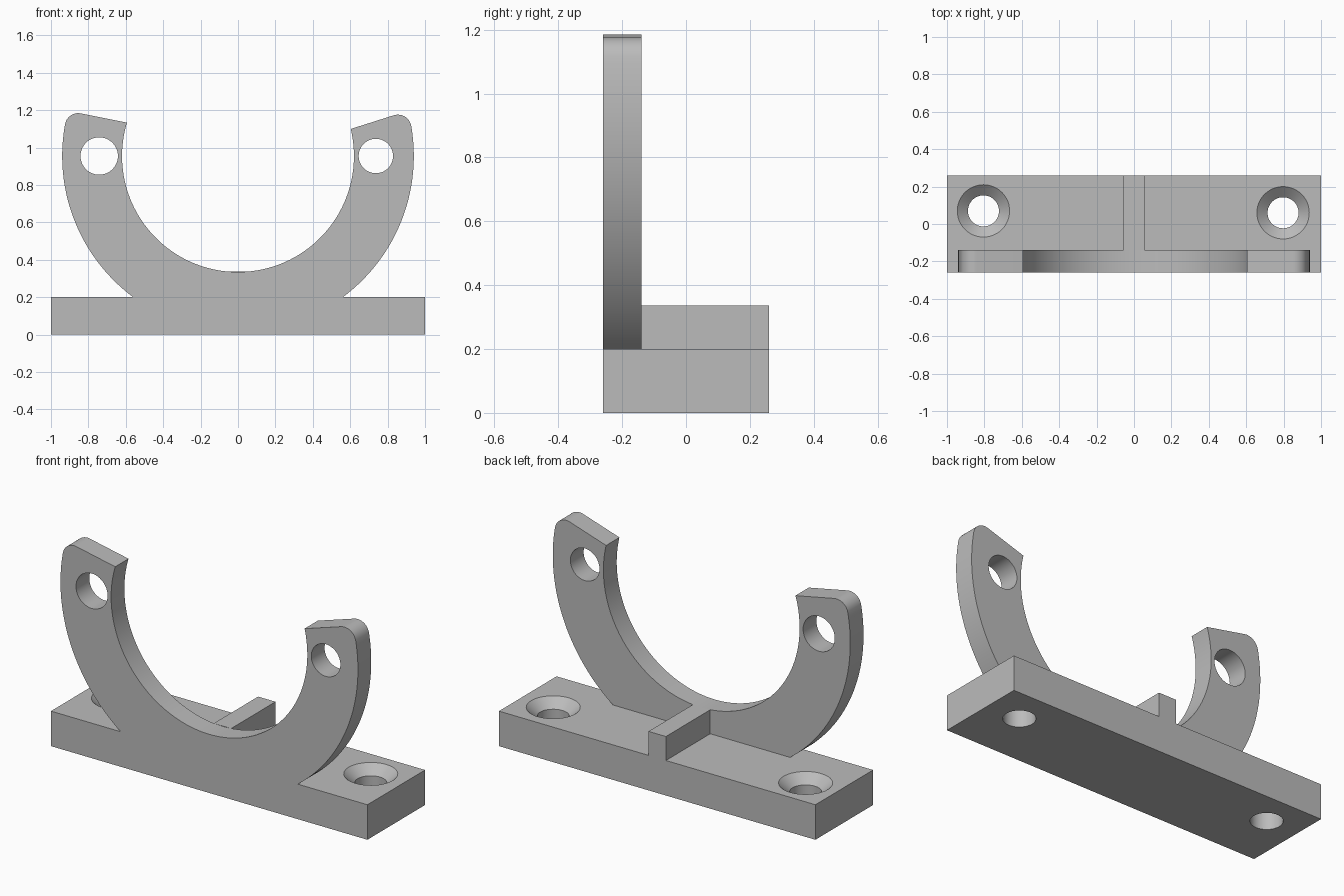
import bpy
import bmesh
from math import sin, cos, pi, radians
from mathutils import Vector

cube = bpy.data.objects.get("Cube")
if cube:
    bpy.data.objects.remove(cube, do_unlink=True)

FRONT, BACK, PLATE_BACK = -0.26, 0.26, -0.14
BASE_TOP, RIB_TOP = 0.2, 0.337
CENTRE_Z, INNER, OUTER = 0.955, 0.62, 0.94

grey = bpy.data.materials.new("plain grey")
grey.use_nodes = True
grey.diffuse_color = (0.5, 0.5, 0.5, 1)
grey.node_tree.nodes["Principled BSDF"].inputs["Base Color"].default_value = (0.5, 0.5, 0.5, 1)


def make_object(name, bm):
    bmesh.ops.recalc_face_normals(bm, faces=bm.faces)
    mesh = bpy.data.meshes.new(name)
    bm.to_mesh(mesh)
    bm.free()
    mesh.materials.append(grey)
    obj = bpy.data.objects.new(name, mesh)
    bpy.context.collection.objects.link(obj)
    return obj


def box(name, low, high):
    bm = bmesh.new()
    bmesh.ops.create_cube(bm, size=1)
    low, high = Vector(low), Vector(high)
    for v in bm.verts:
        v.co = (low + high) / 2 + v.co * (high - low)
    return make_object(name, bm)


def extrude_xz(name, points, y0, y1):
    bm = bmesh.new()
    face = bm.faces.new([bm.verts.new((x, y0, z)) for x, z in points])
    moved = bmesh.ops.extrude_face_region(bm, geom=[face])["geom"]
    bmesh.ops.translate(bm, vec=(0, y1 - y0, 0),
                        verts=[g for g in moved if isinstance(g, bmesh.types.BMVert)])
    return make_object(name, bm)


def lathe(name, profile, x, y, sides=48):
    """Closed turned solid from (radius, height) pairs."""
    bm = bmesh.new()
    rings = [[bm.verts.new((x + r * cos(2 * pi * i / sides), y + r * sin(2 * pi * i / sides), z))
              for i in range(sides)] for r, z in profile]
    for a, b in zip(rings, rings[1:]):
        for i in range(sides):
            j = (i + 1) % sides
            bm.faces.new((a[i], a[j], b[j], b[i]))
    bm.faces.new(rings[0])
    bm.faces.new(rings[-1])
    return make_object(name, bm)


def circle_point(radius, degrees):
    a = radians(degrees)
    return Vector((radius * cos(a), CENTRE_Z + radius * sin(a)))


def combine(target, tool, operation):
    mod = target.modifiers.new(operation.lower(), "BOOLEAN")
    mod.operation, mod.solver, mod.object = operation, "EXACT", tool
    bpy.context.view_layer.objects.active = target
    bpy.ops.object.modifier_apply(modifier=mod.name)
    bpy.data.objects.remove(tool, do_unlink=True)


def arm_outline(side, inner_angle, round_size):
    """Outer edge from the foot up to the rounded tip, ending at the inner corner."""
    foot, tip = -53.4, 14.9
    corner, inner = circle_point(OUTER, tip), circle_point(INNER, inner_angle)
    top = tip - round_size / OUTER * 180 / pi
    pts = [Vector((circle_point(OUTER, foot).x, BASE_TOP - 0.05))]
    pts += [circle_point(OUTER, foot + (top - foot) * i / 40) for i in range(41)]
    start, end = pts[-1], corner + (inner - corner).normalized() * round_size
    c1, c2 = start.lerp(corner, 0.55), end.lerp(corner, 0.55)
    for i in range(1, 11):
        t = i / 10
        s = 1 - t
        pts.append(start * s**3 + c1 * (3 * s * s * t) + c2 * (3 * s * t * t) + end * t**3)
    pts.append(inner)
    return [(side * p.x, p.y) for p in pts]


# Curved plate, with tips cut at slightly different angles
right_angle, left_angle = 16.7, 13.5
first, last = -left_angle, 180 + right_angle
bore = []
for i in range(1, 96):
    p = circle_point(INNER, -first + (-last - -first) * i / 96)
    bore.append((p.x, p.y))
outline = arm_outline(1, left_angle, 0.08) + bore + arm_outline(-1, right_angle, 0.07)[::-1]
plate = extrude_xz("cradle_plate", outline, FRONT, PLATE_BACK)

# Base block and central stiffening rib
bracket = box("bracket", (-1, FRONT, 0), (1, BACK, BASE_TOP))
rib = box("rib", (-0.055, PLATE_BACK, BASE_TOP - 0.1), (0.055, BACK, RIB_TOP))
combine(bracket, plate, "UNION")
combine(bracket, rib, "UNION")

# Round holes through the two arms
for x, radius in ((-0.742, 0.1), (0.737, 0.092)):
    cutter = lathe("arm_hole_cutter", [(radius, -0.2), (radius, 0.2)], 0, 0)
    for v in cutter.data.vertices:
        v.co = (v.co.x + x, v.co.z - 0.2, CENTRE_Z - v.co.y)
    combine(bracket, cutter, "DIFFERENCE")

# Countersunk screw holes through the base
for x, y in ((-0.805, 0.07), (0.797, 0.06)):
    profile = [(0.083, -0.1), (0.083, BASE_TOP - 0.05), (0.14, BASE_TOP), (0.14, BASE_TOP + 0.02)]
    combine(bracket, lathe("screw_hole_cutter", profile, x, y), "DIFFERENCE")

# Smooth curved walls, crisp edges
bpy.ops.object.select_all(action="DESELECT")
bracket.select_set(True)
bpy.context.view_layer.objects.active = bracket
bpy.ops.object.shade_smooth_by_angle(angle=radians(25))
